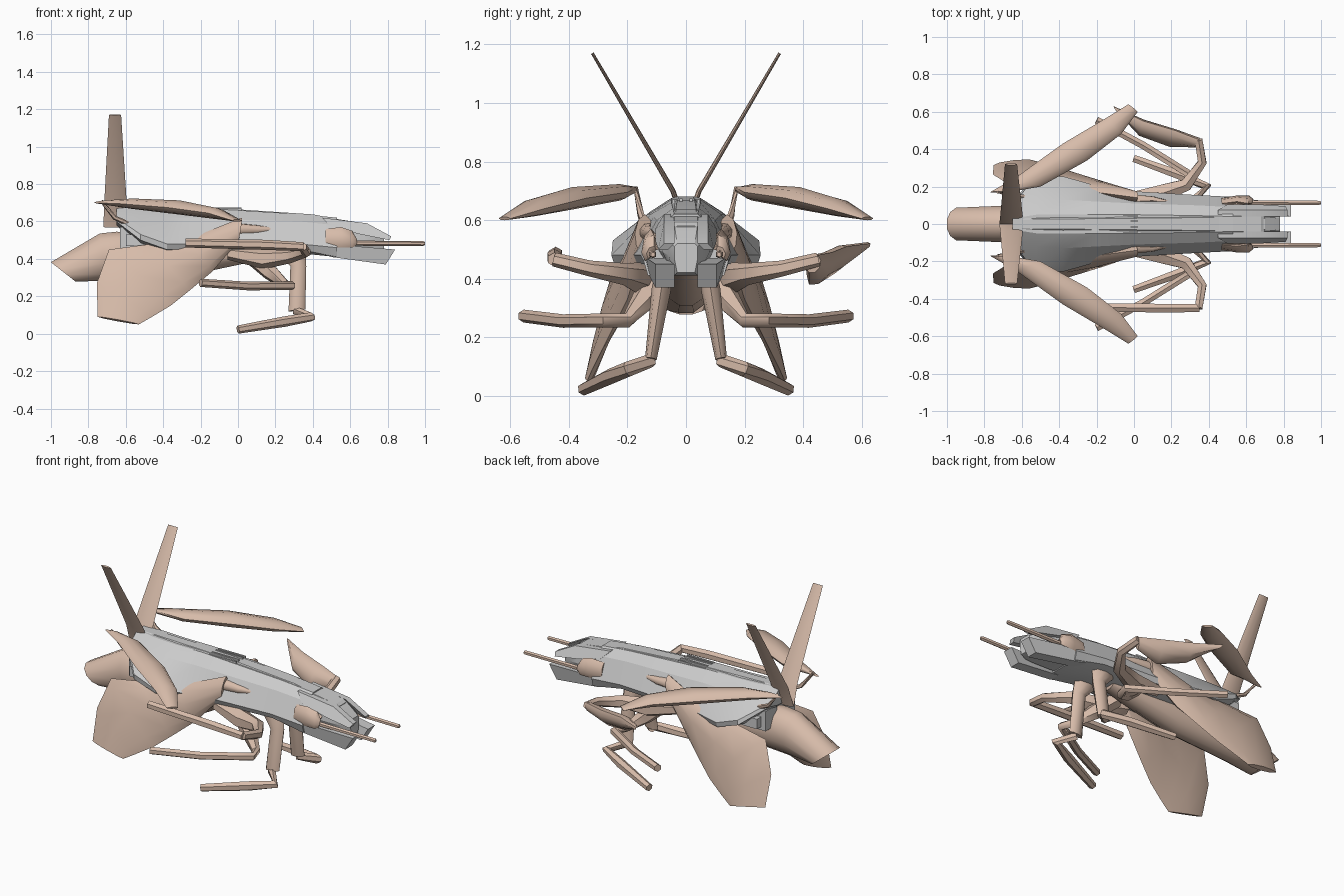
import bpy, bmesh, math
from mathutils import Vector as V

tan = bpy.data.materials.new("tan")
tan.diffuse_color = (0.68, 0.50, 0.40, 1)


def loft(name, rings, mat=None, angle=32):
    """Skin a list of equal-length point rings and cap both ends."""
    bm = bmesh.new()
    vs = [[bm.verts.new(p) for p in r] for r in rings]
    n = len(vs[0])
    for a, b in zip(vs, vs[1:]):
        for i in range(n):
            j = (i + 1) % n
            bm.faces.new((a[i], a[j], b[j], b[i]))
    bm.faces.new(vs[0])
    bm.faces.new(vs[-1])
    bmesh.ops.recalc_face_normals(bm, faces=bm.faces)
    me = bpy.data.meshes.new(name)
    bm.to_mesh(me)
    bm.free()
    for p in me.polygons:
        p.use_smooth = True
    me.set_sharp_from_angle(angle=math.radians(angle))
    if mat:
        me.materials.append(mat)
    ob = bpy.data.objects.new(name, me)
    bpy.context.collection.objects.link(ob)
    return ob


def flip(p, s):
    return V((p[0], p[1] * s, p[2]))


def blade(name, secs, s=1, mat=tan, n=8, angle=50, turn=0):
    """Sections (edge point, opposite edge point, half thickness)."""
    secs = [(flip(p, s), flip(q, s), t) for p, q, t in secs]
    mids = [(p + q) / 2 for p, q, t in secs]
    rings = []
    for i, (p, q, t) in enumerate(secs):
        d = mids[min(i + 1, len(mids) - 1)] - mids[max(i - 1, 0)]
        u = (p - q) / 2
        nrm = d.cross(u).normalized()
        rings.append([mids[i] + u * math.cos((k + turn) * math.tau / n)
                      + nrm * t * math.sin((k + turn) * math.tau / n) for k in range(n)])
    return loft(name, rings, mat, angle)


def limb(name, path, s=1, n=6):
    """Tube through points (x, y, z, radius)."""
    secs = []
    pts = [V(p[:3]) for p in path]
    for i, p in enumerate(path):
        a = (pts[i] - pts[i - 1]).normalized() if i else V()
        b = (pts[i + 1] - pts[i]).normalized() if i < len(pts) - 1 else V()
        d = (a + b).normalized()
        ref = V((0.3, 1, 0.2)) if abs(d.z) > 0.7 else V((0, 0, 1))
        u = (ref - d * ref.dot(d)).normalized() * p[3]
        secs.append((pts[i] + u, pts[i] - u, p[3]))
    return blade(name, secs, s, n=n)


def shell(name, secs, mat=None):
    """Symmetric hull sections: x and the half profile from top to bottom."""
    return loft(name, [[(x, y, z) for y, z in h] + [(x, -y, z) for y, z in reversed(h)]
                       for x, h in secs], mat, 20)


def block(name, x0, x1, y0, y1, z0, z1, s=1):
    return loft(name, [[(x, s * y, z) for y, z in ((y0, z0), (y1, z0), (y1, z1), (y0, z1))]
                       for x in (x0, x1)])


# main armoured hull
shell("hull", [
    (-0.65, [(.03, .68), (.07, .65), (.11, .62), (.13, .60), (.05, .58)]),
    (-0.52, [(.05, .675), (.12, .63), (.25, .53), (.25, .50), (.06, .46)]),
    (-0.38, [(.05, .67), (.13, .62), (.255, .48), (.245, .45), (.06, .42)]),
    (-0.20, [(.05, .67), (.12, .62), (.205, .48), (.19, .45), (.06, .42)]),
    (0.00, [(.05, .66), (.11, .61), (.175, .48), (.16, .45), (.06, .42)]),
    (0.33, [(.045, .64), (.10, .60), (.155, .48), (.14, .45), (.06, .43)]),
    (0.53, [(.04, .62), (.09, .58), (.145, .46), (.13, .41), (.06, .41)])])
# raised spine along the back
shell("spine", [
    (-0.60, [(.025, .680), (.05, .66)]), (-0.05, [(.03, .668), (.06, .65)]),
    (0.40, [(.035, .638), (.06, .61)]), (0.70, [(.03, .58), (.05, .55)])])
# nose
shell("nose", [
    (0.45, [(.04, .625), (.09, .58), (.10, .50), (.05, .42)]),
    (0.68, [(.04, .59), (.075, .55), (.08, .49), (.045, .41)]),
    (0.74, [(.035, .55), (.06, .53), (.06, .48), (.04, .41)]),
    (0.78, [(.03, .52), (.04, .51), (.04, .47), (.03, .42)])])
for s, side in ((1, "left"), (-1, "right")):
    # jaw plates, brow plates and engine boxes
    def prism(name, prof, y0, y1):
        return loft(name, [[(x, s * (y + k), z) for x, z, k in prof] for y in (y0, y1)])
    prism("jaw_" + side, [(.33, .46, .03), (.60, .47, .02), (.84, .45, -.01), (.79, .37, -.01), (.50, .41, .01)], .05, .115)
    prism("brow_" + side, [(.45, .62, -.01), (.69, .59, -.01), (.82, .52, -.01), (.81, .50, .01), (.66, .53, .02), (.50, .57, .02)], .05, .085)
    block("engine_" + side, -.63, -.48, .03, .14, .45, .57, s)
    block("engine_fin_" + side, -.60, -.42, .14, .18, .47, .53, s)
    # roof vents
    block("vent_outer_" + side, -.16, .02, .038, .048, .65, .671, s)
    block("vent_inner_" + side, -.16, .02, .012, .022, .66, .674, s)
    # cannon housing: flared petals around the barrel
    blade("cannon_housing_" + side, [
        ((.47, .11, .56), (.47, .125, .46), .02), ((.55, .12, .57), (.55, .14, .46), .02),
        ((.61, .11, .55), (.61, .14, .46), .025), ((.63, .11, .51), (.63, .13, .47), .015)], s, n=6)
    blade("cannon_petal_" + side, [
        ((.48, .08, .56), (.48, .13, .53), .012), ((.56, .08, .55), (.56, .14, .52), .012),
        ((.62, .07, .52), (.62, .13, .49), .008)], s, n=4)
    limb("cannon_barrel_" + side, [(.46, .115, .485, .014), (.99, .113, .482, .013), (1.0, .113, .482, .008)], s)
    # tall tail fin
    blade("tail_fin_" + side, [
        ((-.60, .0, .57), (-.72, .0, .57), .010), ((-.595, .045, .70), (-.715, .045, .70), .009),
        ((-.625, .32, 1.17), (-.69, .32, 1.17), .005)], s)
    # upper wing with its strut
    limb("wing_strut_" + side, [(-.50, .13, .55, .016), (-.66, .155, .62, .012), (-.73, .172, .71, .009)], s)
    blade("upper_wing_" + side, [
        ((-.77, .17, .70), (-.67, .17, .71), .008), ((-.63, .25, .695), (-.50, .20, .695), .028),
        ((-.38, .43, .675), (-.25, .34, .675), .038), ((-.16, .56, .645), (-.07, .48, .64), .03),
        ((-.03, .64, .605), (.02, .60, .605), .006)], s)
    # broad hind lobe, a thin leaning plate
    blade("hind_lobe_" + side, [
        ((.02, .14, .62), (.00, .15, .49), .03), ((-.28, .18, .50), (-.14, .20, .33), .042),
        ((-.50, .205, .475), (-.26, .25, .23), .036), ((-.69, .225, .45), (-.36, .29, .15), .03),
        ((-.755, .265, .27), (-.46, .32, .09), .026), ((-.75, .315, .09), (-.53, .338, .05), .016)], s)
    # front leg with backward foot
    blade("front_leg_" + side, [
        ((.36, .07, .45), (.20, .07, .44), .03), ((.365, .085, .36), (.28, .085, .36), .033),
        ((.36, .12, .13), (.27, .12, .12), .02)], s)
    limb("front_foot_" + side, [(.31, .12, .12, .024), (.39, .20, .09, .026),
                               (.25, .26, .065, .028), (0, .35, .022, .022)], s)
    # middle leg
    limb("middle_leg_" + side, [(.06, .09, .43, .05), (.17, .14, .33, .045), (.26, .20, .257, .025),
                               (.29, .27, .257, .024), (.05, .42, .255, .023), (-.20, .555, .272, .022)], s)
    # upper arm
    limb("upper_arm_" + side, [(-.05, .13, .43, .035), (.14, .16, .40, .055), (.28, .21, .415, .038),
                              (.365, .33, .435, .027), (.345, .45, .465, .024)], s)
    # shoulder patch on the hull flank
    blade("shoulder_" + side, [((.0, .12, .59), (.0, .14, .53), .03),
                               ((.10, .125, .58), (.10, .14, .54), .015),
                               ((.20, .11, .565), (.20, .12, .55), .005)], s)

# forearms are posed differently on each side
blade("forearm_left", [((.35, .45, .48), (.33, .42, .42), .025), ((.22, .50, .49), (.19, .42, .38), .035),
                       ((.05, .55, .51), (.03, .48, .42), .035), ((-.11, .63, .52), (-.08, .59, .50), .012)])
limb("forearm_right", [(.35, .45, .465, .024), (.15, .45, .475, .027), (-.28, .445, .485, .024)], -1)

# abdomen under the hull, ending in a slanted, flat-topped tail
blade("abdomen", [
    ((.20, 0, .46), (.18, 0, .41), .05), ((.02, 0, .48), (.02, 0, .37), .07),
    ((-.30, 0, .52), (-.28, 0, .305), .09), ((-.65, 0, .55), (-.62, 0, .285), .10),
    ((-.74, 0, .54), (-.70, 0, .28), .10), ((-1.003, 0, .384), (-.865, 0, .276), .09)], n=12, turn=.5)
